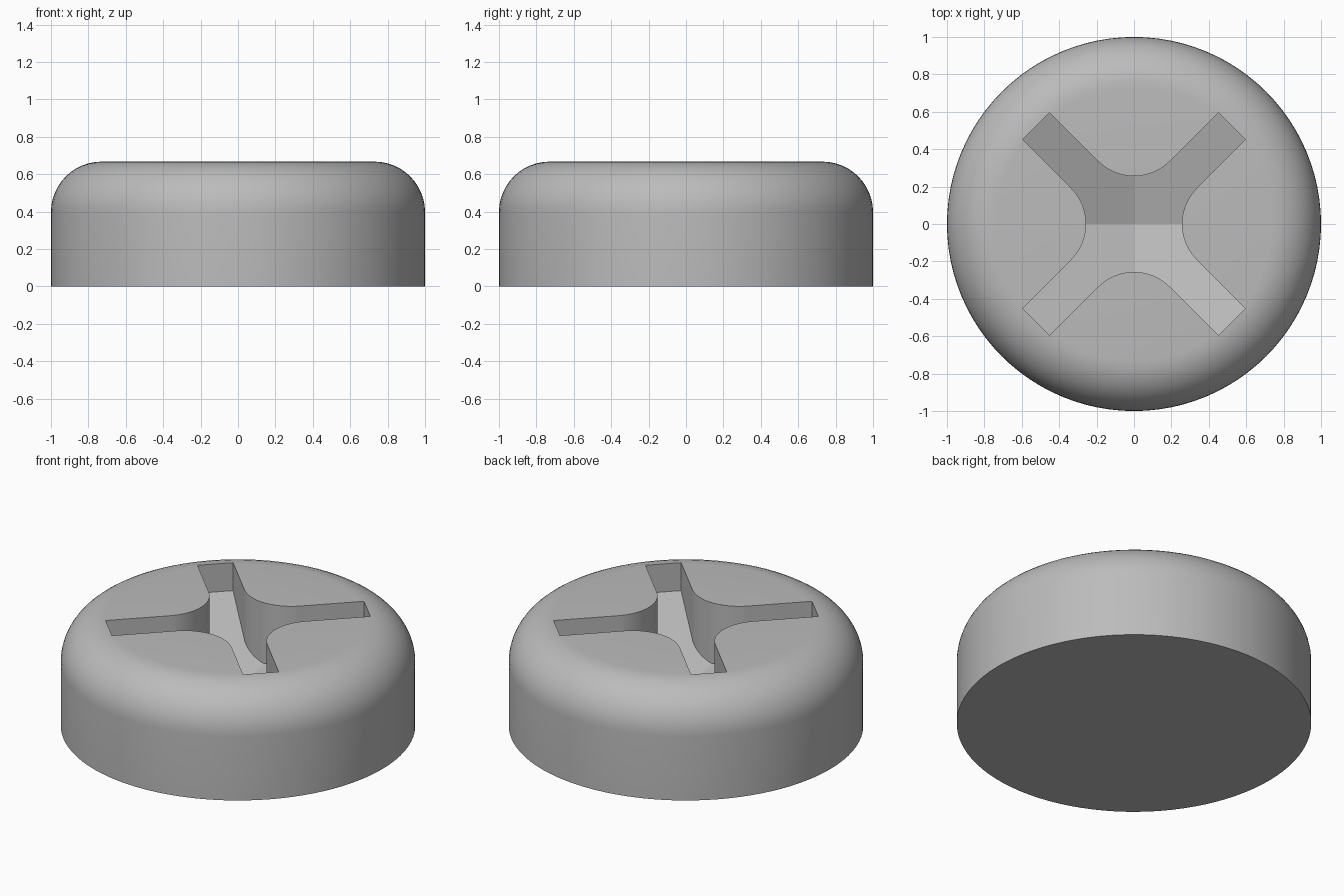
import bpy
import bmesh
from math import sin, cos, pi, sqrt

HEIGHT, ROUND = 0.667, 0.27        # head height and top edge radius
HALF_WIDTH, REACH = 0.102, 0.74    # slot arm half width and length
FILLET = 0.27                      # radius between neighbouring arms
DEPTH, SLOPE = 0.446, 0.366        # recess depth at the centre, floor rise
SEGMENTS, STEPS = 96, 12

if "Cube" in bpy.data.objects:
    bpy.data.objects.remove(bpy.data.objects["Cube"])

grey = bpy.data.materials.new("plain grey")
grey.use_nodes = True
colour = (0.5, 0.5, 0.5, 1)
grey.diffuse_color = colour
grey.node_tree.nodes["Principled BSDF"].inputs["Base Color"].default_value = colour


def make_object(name, bm):
    bmesh.ops.recalc_face_normals(bm, faces=bm.faces)
    mesh = bpy.data.meshes.new(name)
    bm.to_mesh(mesh)
    bm.free()
    mesh.materials.append(grey)
    obj = bpy.data.objects.new(name, mesh)
    bpy.context.collection.objects.link(obj)
    return obj


# Round head: stacked rings with a rounded top edge
bm = bmesh.new()
profile = [(1, 0)]
for i in range(STEPS + 1):
    a = i / STEPS * pi / 2
    profile.append((1 - ROUND + ROUND * cos(a), HEIGHT - ROUND + ROUND * sin(a)))
rings = []
for r, z in profile:
    angles = [2 * pi * i / SEGMENTS for i in range(SEGMENTS)]
    rings.append([bm.verts.new((r * cos(a), r * sin(a), z)) for a in angles])
for low, high in zip(rings, rings[1:]):
    for i in range(SEGMENTS):
        j = (i + 1) % SEGMENTS
        bm.faces.new((low[i], low[j], high[j], high[i]))
bm.faces.new(rings[0])
bm.faces.new(rings[-1])
head = make_object("screw_head", bm)

# Cross recess: one quarter outline, running from the +x axis to the +y axis
centre = HALF_WIDTH * sqrt(2) + FILLET * sqrt(2)
half = []
for i in range(STEPS + 1):
    a = i / STEPS * pi / 4
    half.append((centre - FILLET * cos(a), FILLET * sin(a)))
half.append(((REACH + HALF_WIDTH) / sqrt(2), (REACH - HALF_WIDTH) / sqrt(2)))
quarter = half + [(y, x) for x, y in reversed(half)]

# Four sloping floors meet at the deepest point in the middle
bm = bmesh.new()
bottom = bm.verts.new((0, 0, HEIGHT - DEPTH))
floor_ring = []
for turn in range(4):
    c, s = ((1, 0), (0, 1), (-1, 0), (0, -1))[turn]
    for x, y in quarter[:-1]:
        z = HEIGHT - DEPTH + SLOPE * (x + y) / sqrt(2)
        floor_ring.append(bm.verts.new((c * x - s * y, s * x + c * y, z)))
count = len(floor_ring)
top_ring = [bm.verts.new((v.co.x, v.co.y, 1)) for v in floor_ring]
for i in range(count):
    j = (i + 1) % count
    bm.faces.new((floor_ring[i], floor_ring[j], top_ring[j], top_ring[i]))
bm.faces.new(top_ring)
span = count // 4
for turn in range(4):
    edge = [floor_ring[(turn * span + i) % count] for i in range(span + 1)]
    bm.faces.new([bottom] + edge)
cutter = make_object("cross_recess_cutter", bm)
cutter.hide_render = True

# Cut the recess and shade the curved walls smooth
cut = head.modifiers.new("cross recess", "BOOLEAN")
cut.operation = "DIFFERENCE"
cut.solver = "EXACT"
cut.object = cutter
bpy.ops.object.select_all(action="DESELECT")
head.select_set(True)
bpy.context.view_layer.objects.active = head
bpy.ops.object.modifier_apply(modifier=cut.name)
bpy.data.objects.remove(cutter)
bpy.ops.object.shade_smooth_by_angle(angle=pi / 8)
